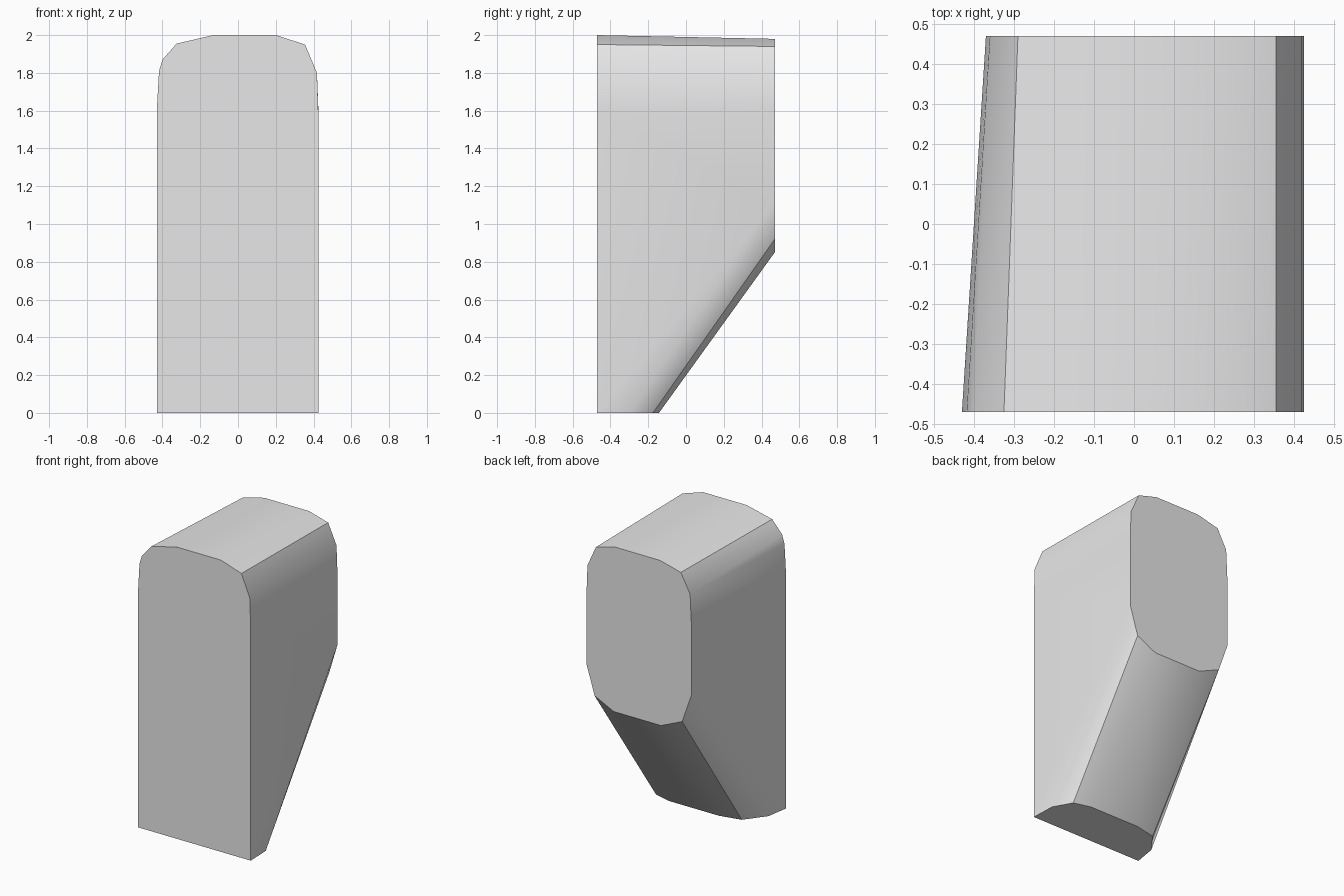
import bpy
import bmesh
import math

cube = bpy.data.objects.get("Cube")
if cube:
    bpy.data.objects.remove(cube, do_unlink=True)

# One grey finish
grey = bpy.data.materials.new("light grey")
grey.use_nodes = True
grey.diffuse_color = (0.8, 0.8, 0.8, 1)
bsdf = next(n for n in grey.node_tree.nodes if n.type == "BSDF_PRINCIPLED")
bsdf.inputs["Base Color"].default_value = grey.diffuse_color

DEPTH = 0.47

# Arched front profile (x, z)
front = [(-0.43, 0), (-0.43, 1.6), (-0.418, 1.81), (-0.4, 1.87), (-0.325, 1.955),
         (-0.13, 2), (0.2, 2), (0.355, 1.95), (0.418, 1.8), (0.425, 1.6), (0.425, 0)]

# Rounded back profile (x, z), narrower on one side
back = [(-0.37, 1.6), (-0.36, 1.81), (-0.29, 1.94), (-0.13, 1.98), (0.21, 1.98),
        (0.355, 1.94), (0.418, 1.8), (0.425, 1.62), (0.425, 1.12), (0.365, 0.92),
        (0.22, 0.85), (-0.14, 0.85), (-0.3, 0.92), (-0.37, 1.12)]

# Rounded rear edge of the foot (x, y), where the sloped underside meets the ground
foot = [(0.42, -0.3), (0.35, -0.175), (0.23, -0.143),
        (-0.15, -0.143), (-0.3, -0.176), (-0.405, -0.315)]

points = [(x, -DEPTH, z) for x, z in front]
points += [(x, DEPTH, z) for x, z in back]
points += [(x, y, 0) for x, y in foot]

# Skin the three outlines into one convex body
bm = bmesh.new()
for p in points:
    bm.verts.new(p)
hull = bmesh.ops.convex_hull(bm, input=bm.verts)
loose = [v for v in bm.verts if not v.link_faces]
bmesh.ops.delete(bm, geom=loose, context="VERTS")
bmesh.ops.dissolve_limit(bm, angle_limit=math.radians(1),
                         verts=bm.verts, edges=bm.edges)
bmesh.ops.recalc_face_normals(bm, faces=bm.faces)

mesh = bpy.data.meshes.new("sloped_block")
bm.to_mesh(mesh)
bm.free()
mesh.materials.append(grey)
block = bpy.data.objects.new("sloped_block", mesh)
bpy.context.collection.objects.link(block)

# Smooth the rounded sides, keep the end caps crisp
bpy.ops.object.select_all(action="DESELECT")
block.select_set(True)
bpy.context.view_layer.objects.active = block
bpy.ops.object.shade_smooth_by_angle(angle=math.radians(30))
